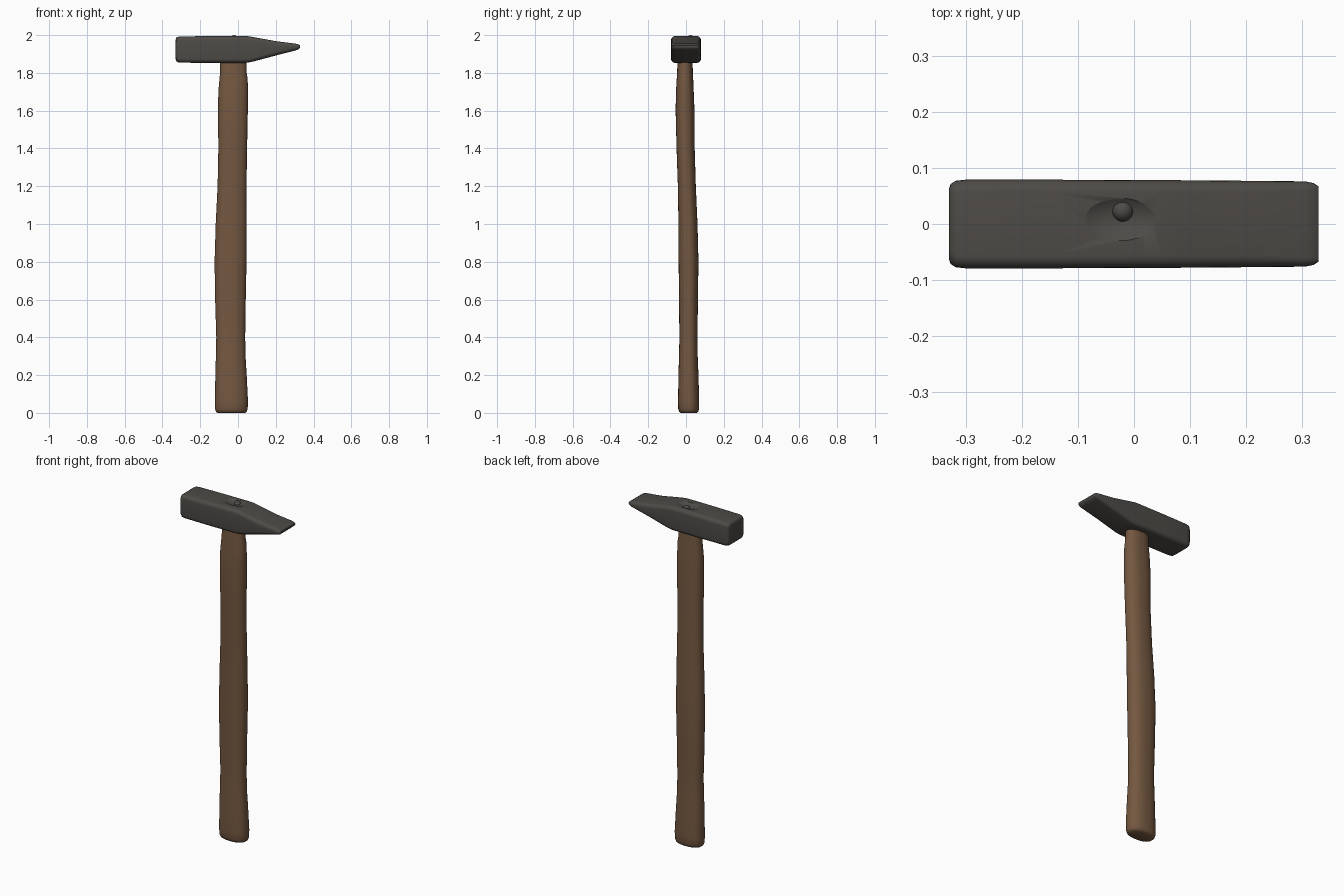
import bpy, bmesh, math

if "Cube" in bpy.data.objects:
    bpy.data.objects.remove(bpy.data.objects["Cube"])

def material(name, rgb):
    m = bpy.data.materials.new(name)
    m.diffuse_color = (*rgb, 1)
    m.use_nodes = True
    m.node_tree.nodes["Principled BSDF"].inputs["Base Color"].default_value = m.diffuse_color
    return m

steel = material("dark steel", (0.075, 0.069, 0.062))
wood = material("brown wood", (0.175, 0.097, 0.052))

def finish(ob, mat, angle):
    ob.data.materials.append(mat)
    bpy.ops.object.select_all(action='DESELECT')
    bpy.context.view_layer.objects.active = ob
    ob.select_set(True)
    bpy.ops.object.shade_smooth_by_angle(angle=math.radians(angle))

def loft(name, rings, mat, angle):
    """Skin a list of equal-length closed rings and cap both ends."""
    bm = bmesh.new()
    loops = [[bm.verts.new(p) for p in r] for r in rings]
    n = len(loops[0])
    for a, b in zip(loops, loops[1:]):
        for i in range(n):
            j = (i + 1) % n
            bm.faces.new((a[i], a[j], b[j], b[i]))
    bm.faces.new(loops[0][::-1])
    bm.faces.new(loops[-1])
    bmesh.ops.recalc_face_normals(bm, faces=bm.faces)
    me = bpy.data.meshes.new(name)
    bm.to_mesh(me)
    bm.free()
    ob = bpy.data.objects.new(name, me)
    bpy.context.collection.objects.link(ob)
    finish(ob, mat, angle)
    return ob

def rounded_rect(hw, hh, r, seg=5):
    r = min(r, hw * 0.95, hh * 0.95)
    pts = []
    for k, (sx, sy) in enumerate([(1, 1), (-1, 1), (-1, -1), (1, -1)]):
        for i in range(seg + 1):
            a = math.pi / 2 * (k + i / seg)
            pts.append((sx * (hw - r) + r * math.cos(a), sy * (hh - r) + r * math.sin(a)))
    return pts

def superellipse(a, b, n=40, e=2.3):
    pts = []
    for i in range(n):
        t = 2 * math.pi * i / n
        c, s = math.cos(t), math.sin(t)
        pts.append((a * math.copysign(abs(c) ** (2 / e), c), b * math.copysign(abs(s) ** (2 / e), s)))
    return pts

# Hammer head: x, z low, z high, half width in y
head_sections = [
    (-0.330, 1.872, 1.976, 0.062), (-0.327, 1.862, 1.986, 0.071), (-0.318, 1.856, 1.991, 0.077),
    (-0.300, 1.854, 1.993, 0.079), (-0.150, 1.853, 1.995, 0.079), (0.020, 1.853, 1.996, 0.078),
    (0.050, 1.854, 1.995, 0.078), (0.080, 1.860, 1.990, 0.078), (0.200, 1.892, 1.968, 0.077),
    (0.305, 1.919, 1.955, 0.076), (0.320, 1.925, 1.951, 0.073), (0.329, 1.934, 1.945, 0.067)]
head = loft("hammer_head", [
    [(x, y, (lo + hi) / 2 + z) for y, z in rounded_rect(hy, (hi - lo) / 2, 0.022)]
    for x, lo, hi, hy in head_sections], steel, 50)

# Shallow oval eye pressed into the top of the head
bpy.ops.mesh.primitive_uv_sphere_add(segments=40, ring_count=24, location=(-0.025, 0.008, 2.035))
cutter = bpy.context.object
cutter.name = "eye_cutter"
cutter.scale = (0.096, 0.058, 0.052)
finish(cutter, steel, 60)
cutter.hide_render = True
cutter.hide_viewport = True
cut = head.modifiers.new("eye", 'BOOLEAN')
cut.operation = 'DIFFERENCE'
cut.solver = 'EXACT'
cut.object = cutter

# Small wedge knob in the eye
bpy.ops.mesh.primitive_uv_sphere_add(segments=20, ring_count=12, radius=0.019, location=(-0.02, 0.023, 1.981))
knob = bpy.context.object
knob.name = "wedge_knob"
finish(knob, steel, 60)

# Wooden handle: z, x min, x max, y min, y max
handle_sections = [
    (0.000, -0.108, 0.038, -0.028, 0.056), (0.006, -0.116, 0.046, -0.036, 0.064),
    (0.020, -0.121, 0.051, -0.041, 0.069), (0.060, -0.122, 0.053, -0.042, 0.070),
    (0.200, -0.120, 0.046, -0.040, 0.066), (0.300, -0.117, 0.040, -0.037, 0.062),
    (0.400, -0.115, 0.038, -0.035, 0.061), (0.600, -0.121, 0.041, -0.037, 0.063),
    (0.800, -0.124, 0.045, -0.039, 0.066), (1.000, -0.118, 0.046, -0.040, 0.061),
    (1.200, -0.108, 0.045, -0.043, 0.052), (1.400, -0.104, 0.048, -0.050, 0.046),
    (1.600, -0.106, 0.052, -0.055, 0.045), (1.700, -0.104, 0.053, -0.053, 0.041),
    (1.770, -0.098, 0.051, -0.049, 0.038), (1.800, -0.095, 0.046, -0.047, 0.036),
    (1.900, -0.093, 0.045, -0.044, 0.035)]
loft("wooden_handle", [
    [((x0 + x1) / 2 + x, (y0 + y1) / 2 + y, z) for x, y in superellipse((x1 - x0) / 2, (y1 - y0) / 2)]
    for z, x0, x1, y0, y1 in handle_sections], wood, 50)
